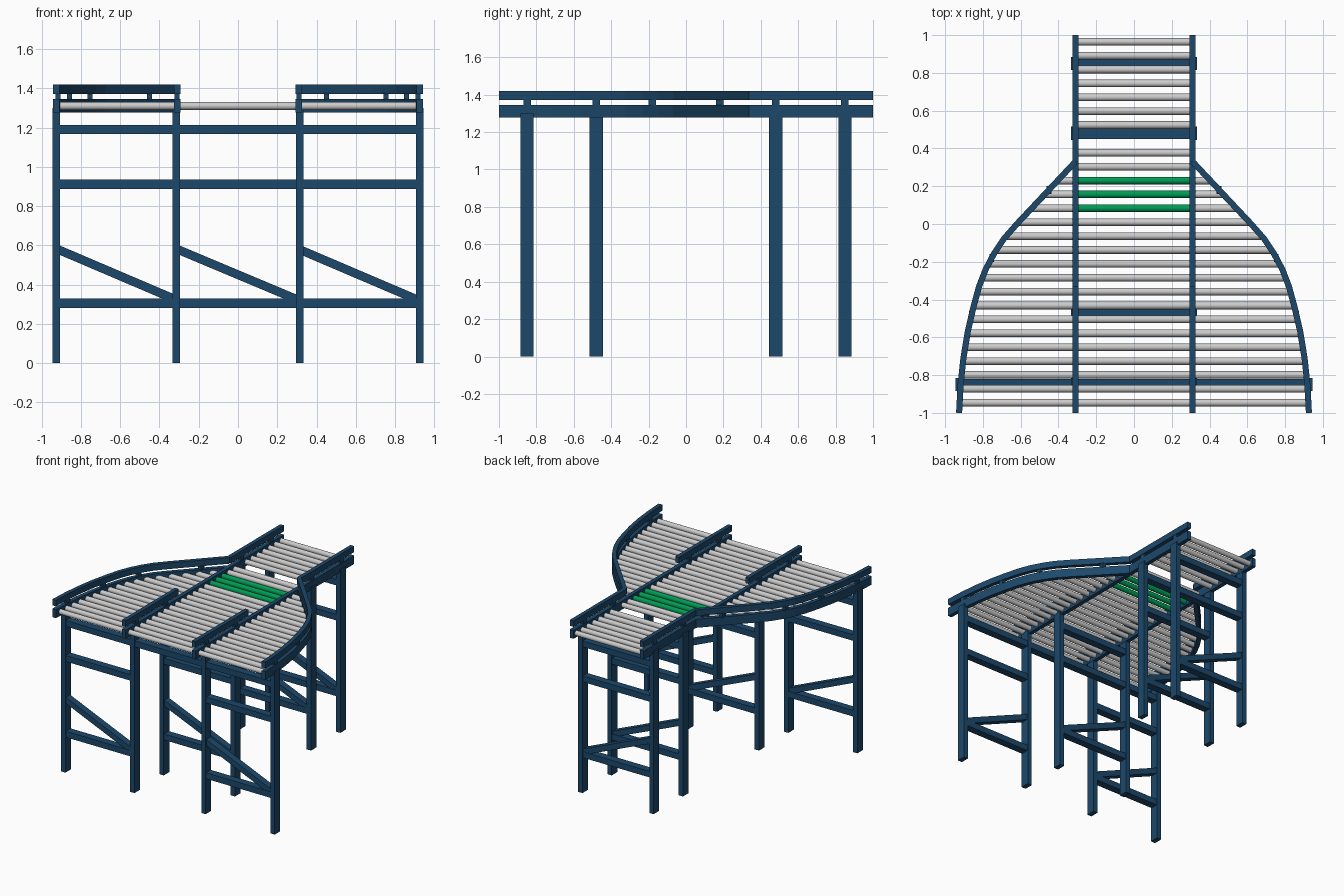
import bpy, bmesh, math
from mathutils import Vector

if "Cube" in bpy.data.objects:
    bpy.data.objects.remove(bpy.data.objects["Cube"])


def material(name, rgb):
    m = bpy.data.materials.new(name)
    m.diffuse_color = (*rgb, 1)
    m.use_nodes = True
    m.node_tree.nodes["Principled BSDF"].inputs["Base Color"].default_value = m.diffuse_color
    return m


BLUE = material("blue_paint", (0.012, 0.065, 0.145))
GREEN = material("green_rubber", (0.0, 0.33, 0.09))


def finish(bm, name, mat=None):
    bmesh.ops.recalc_face_normals(bm, faces=bm.faces)
    me = bpy.data.meshes.new(name)
    bm.to_mesh(me)
    bm.free()
    ob = bpy.data.objects.new(name, me)
    bpy.context.collection.objects.link(ob)
    if mat:
        me.materials.append(mat)
    return ob


def box(name, lo, hi):
    bm = bmesh.new()
    bmesh.ops.create_cube(bm, size=1)
    for v in bm.verts:
        v.co = [(a + b) / 2 + c * (b - a) for a, b, c in zip(lo, hi, v.co)]
    return finish(bm, name, BLUE)


def sweep(name, path, width, z0, z1):
    """Rectangular bar following a path seen from above, with mitred joints."""
    bm = bmesh.new()
    pts = [Vector(p) for p in path]
    rings = []
    for i, p in enumerate(pts):
        a = (p - pts[i - 1]).normalized() if i else None
        b = (pts[i + 1] - p).normalized() if i < len(pts) - 1 else None
        t = ((a or b) + (b or a)).normalized()
        n = Vector((-t.y, t.x)) * width / 2 / t.dot(b or a)
        rings.append([bm.verts.new((*(p + n * s), z))
                      for s, z in ((-1, z0), (1, z0), (1, z1), (-1, z1))])
    for r, q in zip(rings, rings[1:]):
        for k in range(4):
            bm.faces.new((r[k], r[k - 1], q[k - 1], q[k]))
    bm.faces.new(rings[0])
    bm.faces.new(rings[-1])
    return finish(bm, name, BLUE)


def roller(name, x0, x1, y, mat=None):
    bm = bmesh.new()
    bmesh.ops.create_cone(bm, cap_ends=True, segments=20, radius1=0.02, radius2=0.02, depth=x1 - x0)
    for v in bm.verts:
        v.co = (v.co.z + (x0 + x1) / 2, v.co.x + y, v.co.y + 1.31)
    for f in bm.faces:
        f.smooth = len(f.verts) == 4
    for e in bm.edges:
        e.smooth = all(len(f.verts) == 4 for f in e.link_faces)
    return finish(bm, name, mat)


FRAME, GUARD = (1.277, 1.345), (1.372, 1.42)
LANE, W = 0.31, 0.032

# Flared outer edge: straight, then bending round to the front
FLARE = [(0.31, 0.33), (0.62, 0.0), (0.69, -0.08), (0.74, -0.155), (0.785, -0.24), (0.82, -0.33),
         (0.85, -0.44), (0.88, -0.57), (0.903, -0.71), (0.918, -0.85), (0.926, -1.0)]


def flare_x(y):
    for (xa, ya), (xb, yb) in zip(FLARE, FLARE[1:]):
        if yb <= y <= ya:
            return xa + (xb - xa) * (ya - y) / (ya - yb)


def cross_bracing(x0, x1, y, full=True):
    d = 0.03
    for z in ((1.19, 0.91, 0.305) if full else (1.19,)):
        box("cross_bar", (x0, y - d, z - 0.024), (x1, y + d, z + 0.024))
    if full:
        # Diagonal brace falling toward +x
        bar = box("diagonal_brace", (x0, y - d + 0.003, -0.024), (x1, y + d - 0.003, 0.024))
        for v in bar.data.vertices:
            v.co.z += 0.58 - 0.26 * (v.co.x - x0) / (x1 - x0)


# Side frames, guards and spacers, mirrored left and right
for s in (-1, 1):
    lane = s * LANE
    sweep("lane_frame", [(lane, -1), (lane, 1)], W, *FRAME)
    for y0, y1 in ((-1, -0.33), (0.33, 1)):
        sweep("lane_guard", [(lane, y0), (lane, y1)], W, *GUARD)
    flare = [(s * x, y) for x, y in FLARE]
    sweep("flared_frame", flare, W, *FRAME)
    sweep("flared_guard", flare, W, *GUARD)
    spacers = [(LANE, y) for y in (-0.85, -0.48, 0.48, 0.85)]
    spacers += [(flare_x(y), y) for y in (0.18, -0.18, -0.48, -0.85)]
    for x, y in spacers:
        box("guard_spacer", (s * x - 0.013, y - 0.02, 1.34), (s * x + 0.013, y + 0.02, 1.375))

# Legs
legs = [(LANE + 0.005, y) for y in (-0.85, -0.48, 0.48, 0.85)] + [(0.925, -0.85)]
for x, y in legs:
    for s in (-1, 1):
        box("leg", (s * x - 0.019, y - 0.035, 0), (s * x + 0.019, y + 0.035, 1.30))

# Bracing between legs
for y in (-0.48, 0.48, 0.85):
    cross_bracing(-LANE, LANE, y)
cross_bracing(-LANE, LANE, -0.85, full=False)
cross_bracing(-0.92, -LANE, -0.85)
cross_bracing(LANE, 0.92, -0.85)

# Rollers: one position is left open above the rear support
for i in range(27):
    y = 0.965 - i * 0.0735
    if i == 7:
        continue
    powered = i in (10, 11, 12)
    roller("powered_roller" if powered else "lane_roller", -0.3, 0.3, y, GREEN if powered else None)
    if y < 0.26:
        x1 = flare_x(y)
        roller("right_roller", LANE + 0.01, x1, y)
        roller("left_roller", -x1, -LANE - 0.01, y)
